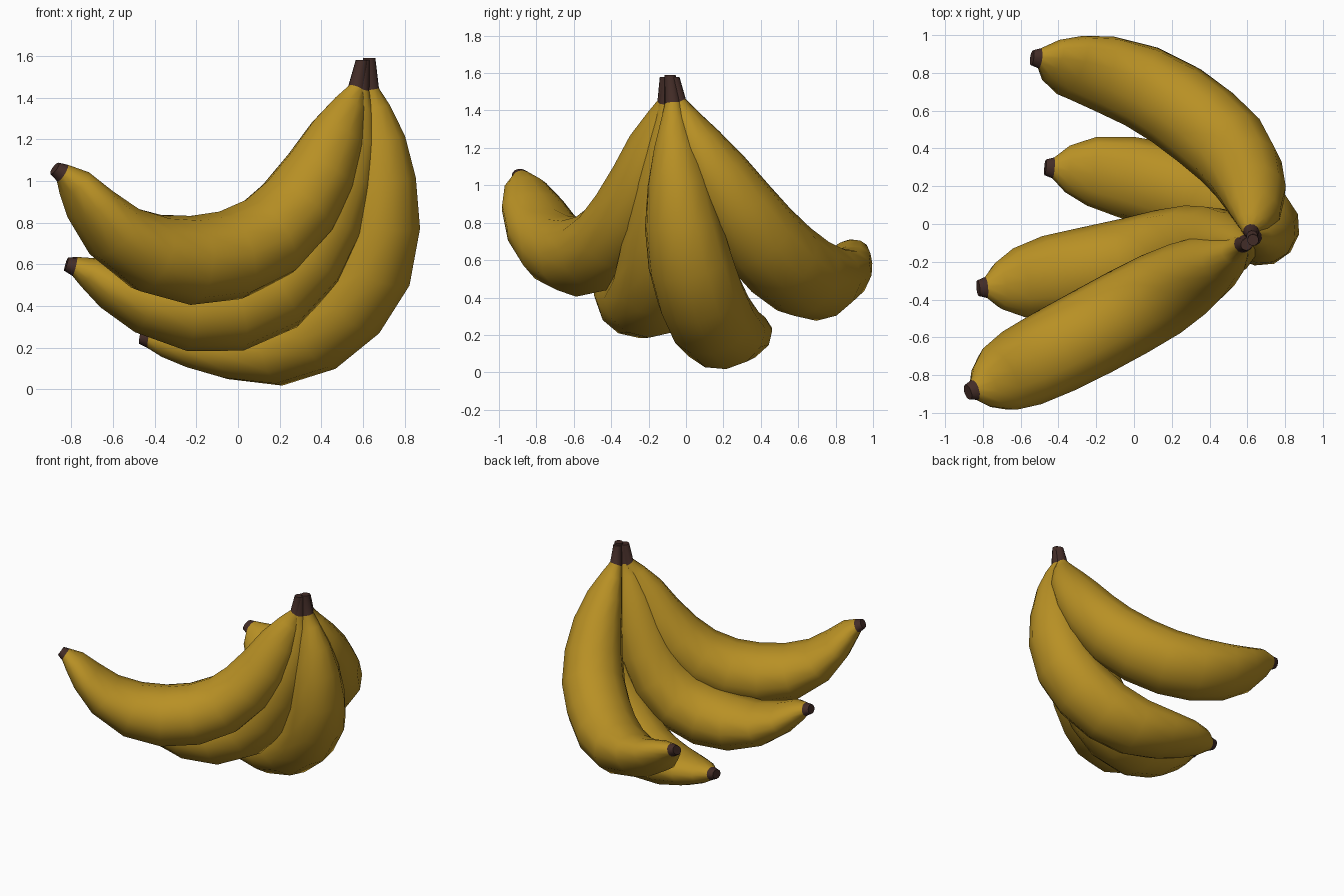
import bpy, bmesh, math
from mathutils import Vector

if "Cube" in bpy.data.objects:
    bpy.data.objects.remove(bpy.data.objects["Cube"])

def material(name, rgb):
    m = bpy.data.materials.new(name)
    m.diffuse_color = (*rgb, 1)
    m.use_nodes = True
    m.node_tree.nodes["Principled BSDF"].inputs["Base Color"].default_value = m.diffuse_color
    return m

PEEL = material("yellow peel", (0.48, 0.28, 0.018))
BROWN = material("dark brown", (0.055, 0.025, 0.02))
SIDES = 12

# rings along a banana: (fraction of length, sideways radius, radius in the bend plane)
RINGS = [(0, .045, .043), (.04, .07, .085), (.11, .12, .14), (.20, .17, .178), (.30, .207, .20),
         (.40, .23, .212), (.50, .237, .217), (.60, .237, .214), (.70, .232, .193), (.80, .218, .15),
         (.885, .185, .11), (.945, .125, .078), (.98, .056, .047), (1, .042, .033)]

def sample(points, fractions):
    """Catmull-Rom curve through the points, sampled by arc length: (position, tangent)."""
    p = [points[0] * 2 - points[1]] + points + [points[-1] * 2 - points[-2]]
    dense = []
    for i in range(1, len(p) - 2):
        a, b, c, d = p[i - 1:i + 3]
        for k in range(20):
            t = k / 20
            dense.append(0.5 * (2 * b + (c - a) * t + (2 * a - 5 * b + 4 * c - d) * t * t
                                + (3 * b - a - 3 * c + d) * t ** 3))
    dense.append(points[-1])
    run = [0]
    for a, b in zip(dense, dense[1:]):
        run.append(run[-1] + (b - a).length)
    out = []
    for f in fractions:
        i = max(j for j in range(len(run) - 1) if run[j] <= f * run[-1])
        k = (f * run[-1] - run[i]) / (run[i + 1] - run[i])
        tangent = dense[min(i + 2, len(dense) - 1)] - dense[max(i - 1, 0)]
        out.append((dense[i].lerp(dense[i + 1], k), tangent.normalized()))
    return out

def banana(name, stem_top, path):
    pts = [Vector(q) for q in path]
    normal = (pts[len(pts) // 2] - pts[0]).cross(pts[-1] - pts[0]).normalized()
    rings = [(Vector(stem_top), Vector((0, 0, -1)), .03, .03)]
    for (pos, tan), (_, side, bend) in zip(sample(pts, [r[0] for r in RINGS]), RINGS):
        rings.append((pos, tan, side, bend))
    bm = bmesh.new()
    loops = []
    for pos, tan, side, bend in rings:
        u = (normal - tan * normal.dot(tan)).normalized()
        v = tan.cross(u)
        loops.append([bm.verts.new(pos + u * side * math.cos(a) + v * bend * math.sin(a))
                      for a in (2 * math.pi * k / SIDES for k in range(SIDES))])
    for i, (a, b) in enumerate(zip(loops, loops[1:])):
        for k in range(SIDES):
            n = (k + 1) % SIDES
            f = bm.faces.new((a[k], a[n], b[n], b[k]))
            f.material_index = int(i == 0 or i == len(loops) - 2)   # stem and tip are brown
    for end in (loops[0], loops[-1]):
        bm.faces.new(end).material_index = 1
    bmesh.ops.recalc_face_normals(bm, faces=bm.faces)
    me = bpy.data.meshes.new(name)
    bm.to_mesh(me)
    bm.free()
    me.materials.append(PEEL)
    me.materials.append(BROWN)
    ob = bpy.data.objects.new(name, me)
    bpy.context.collection.objects.link(ob)
    bpy.ops.object.select_all(action='DESELECT')
    ob.select_set(True)
    bpy.context.view_layer.objects.active = ob
    bpy.ops.object.shade_smooth_by_angle(angle=math.radians(60))

# the four fruits, from front to back
banana("front_banana", (.595, -.11, 1.58),
       [(.57, -.11, 1.44), (.48, -.18, 1.23), (.37, -.24, 1.0), (.20, -.34, .775), (0, -.45, .655),
        (-.22, -.57, .618), (-.45, -.69, .665), (-.63, -.78, .79), (-.79, -.86, .995), (-.88, -.89, 1.06)])
banana("middle_banana", (.605, -.10, 1.58),
       [(.59, -.10, 1.44), (.535, -.10, 1.18), (.455, -.11, .93), (.36, -.12, .71), (.20, -.15, .505),
        (0, -.20, .40), (-.2, -.24, .375), (-.4, -.27, .40), (-.6, -.31, .485), (-.73, -.33, .57),
        (-.825, -.34, .60)])
banana("lower_banana", (.63, -.085, 1.59),
       [(.635, -.07, 1.44), (.67, -.05, 1.15), (.68, -.02, .81), (.62, .03, .56), (.43, .11, .33),
        (.17, .20, .205), (-.1, .26, .20), (-.28, .285, .22), (-.47, .30, .25)])
banana("back_banana", (.625, -.065, 1.58),
       [(.62, -.04, 1.44), (.64, .07, 1.23), (.62, .20, 1.01), (.53, .37, .75), (.33, .55, .565),
        (.12, .69, .485), (-.1, .78, .485), (-.3, .83, .55), (-.45, .87, .645), (-.54, .88, .675)])
